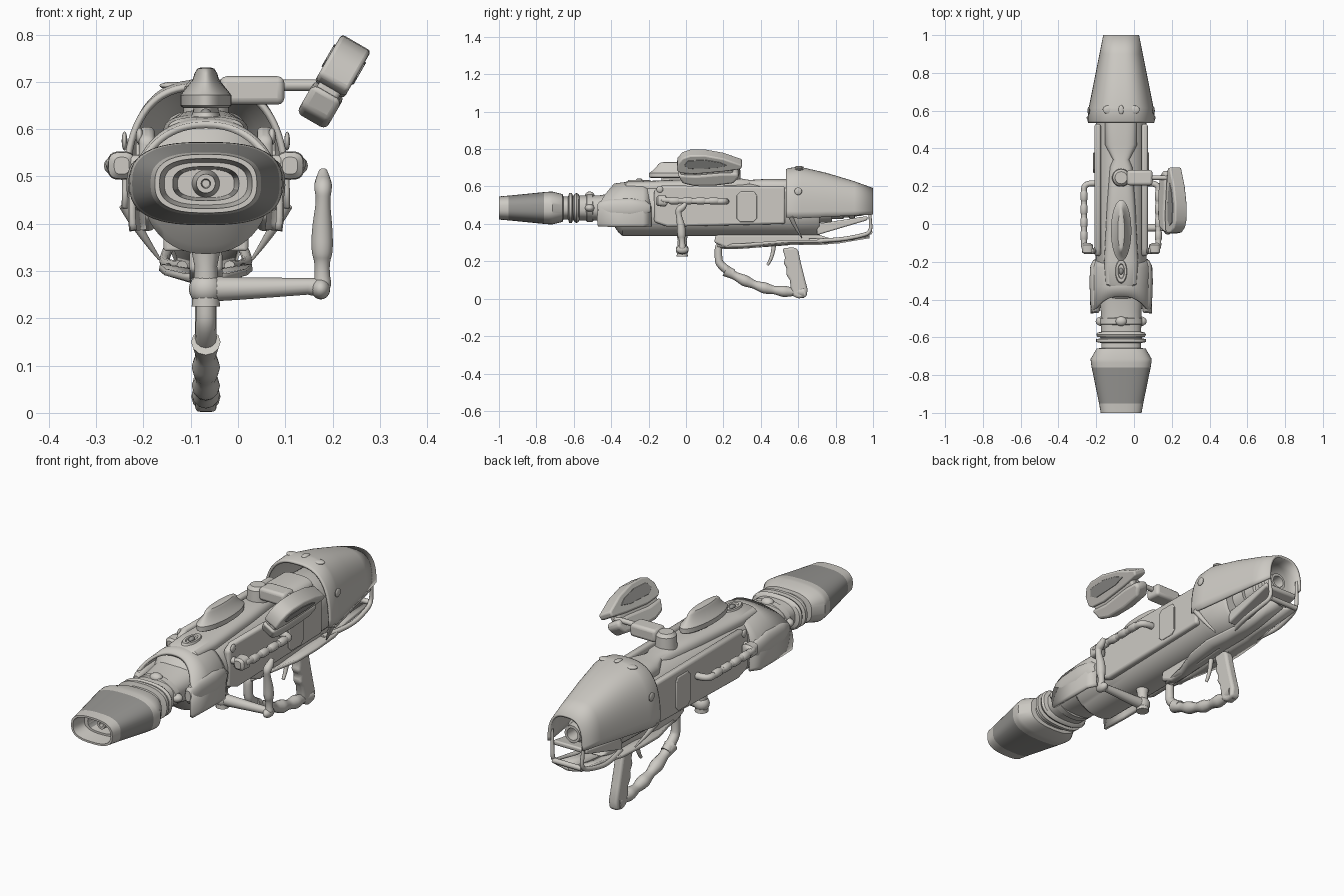
import bpy, bmesh, math
from mathutils import Matrix

CX, CZ = -0.068, 0.485      # centre line of the launcher


def material(name, rgb):
    m = bpy.data.materials.new(name)
    m.diffuse_color = (*rgb, 1)
    return m


LIGHT = material("warm light grey", (0.61, 0.59, 0.55))
DARK = material("dark grey", (0.31, 0.305, 0.29))


def finish(ob, mat, angle=35, bevel=0):
    ob.data.materials.append(mat)
    bpy.ops.object.select_all(action='DESELECT')
    bpy.context.view_layer.objects.active = ob
    ob.select_set(True)
    if bevel:
        b = ob.modifiers.new("bevel", 'BEVEL')
        b.width, b.segments = bevel, 3
        b.limit_method, b.angle_limit = 'ANGLE', 0.6
    bpy.ops.object.shade_smooth_by_angle(angle=math.radians(angle))
    return ob


def from_bmesh(name, bm, mat, **kw):
    bmesh.ops.recalc_face_normals(bm, faces=bm.faces[:])
    me = bpy.data.meshes.new(name)
    bm.to_mesh(me)
    bm.free()
    ob = bpy.data.objects.new(name, me)
    bpy.context.collection.objects.link(ob)
    return finish(ob, mat, **kw)


def power(v, e):
    return math.copysign(abs(v) ** (2 / e), v)


def loft(name, secs, mat=LIGHT, axis='y', n=48, arc=None, **kw):
    """Superellipse sections (t, cx, c2, half_x, half_2, exponent) along y or z; arc gives an open shell."""
    bm = bmesh.new()
    a0, a1 = arc or (0, 360)
    count = n + 1 if arc else n
    rings = []
    for t, cx, c2, hx, h2, e in secs:
        ring = []
        for i in range(count):
            a = math.radians(a0 + (a1 - a0) * i / n)
            x, w = cx + hx * power(math.cos(a), e), c2 + h2 * power(math.sin(a), e)
            ring.append(bm.verts.new((x, t, w) if axis == 'y' else (x, w, t)))
        rings.append(ring)
    for r, s in zip(rings, rings[1:]):
        for i in range(n):
            j = (i + 1) % count
            bm.faces.new((r[i], r[j], s[j], s[i]))
    if not arc:
        bm.faces.new(rings[0])
        bm.faces.new(rings[-1])
    return from_bmesh(name, bm, mat, **kw)


def round_loft(name, rows, mat=LIGHT, e=2, **kw):
    """Loft on the centre line from rows of (y, half_x, half_z)."""
    return loft(name, [(y, CX, CZ, hx, hz, e) for y, hx, hz in rows], mat, **kw)


def tube(name, pts, mat=LIGHT, smooth=True):
    """Bar through points (x, y, z, radius)."""
    cu = bpy.data.curves.new(name, 'CURVE')
    cu.dimensions, cu.bevel_depth, cu.bevel_resolution = '3D', 1, 4
    cu.use_fill_caps, cu.resolution_u = True, 6
    sp = cu.splines.new('NURBS' if smooth else 'POLY')
    sp.points.add(len(pts) - 1)
    for p, (x, y, z, r) in zip(sp.points, pts):
        p.co, p.radius = (x, y, z, 1), r
    if smooth:
        sp.order_u, sp.use_endpoint_u = 3, True
    ob = bpy.data.objects.new(name, cu)
    bpy.context.collection.objects.link(ob)
    bpy.ops.object.select_all(action='DESELECT')
    bpy.context.view_layer.objects.active = ob
    ob.select_set(True)
    bpy.ops.object.convert(target='MESH')
    return finish(bpy.context.object, mat, 40)


def plate(name, outline, x0, x1, mat=LIGHT, bevel=0.01, matrix=None):
    """Side-view outline (y, z) extruded from x0 to x1."""
    bm = bmesh.new()
    a, b = ([bm.verts.new((x, y, z)) for y, z in outline] for x in (x0, x1))
    bm.faces.new(a)
    bm.faces.new(b)
    for i in range(len(a)):
        j = (i + 1) % len(a)
        bm.faces.new((a[i], a[j], b[j], b[i]))
    if matrix:
        bm.transform(matrix)
    return from_bmesh(name, bm, mat, bevel=bevel)


def ball(name, c, size, mat=LIGHT):
    bm = bmesh.new()
    bmesh.ops.create_uvsphere(bm, u_segments=20, v_segments=12, radius=1,
                              matrix=Matrix.Translation(c) @ Matrix.Diagonal((*size, 1)))
    return from_bmesh(name, bm, mat, angle=60)


# Front nozzle: oval bell with recessed funnel, darker painted band
nozzle = round_loft("nozzle", [
    (-0.655, 0.10, 0.06), (-0.66, 0.13, 0.074), (-0.715, 0.162, 0.088), (-0.735, 0.16, 0.087),
    (-0.76, 0.156, 0.085), (-0.95, 0.117, 0.066), (-1.0, 0.108, 0.062), (-1.0, 0.098, 0.053),
    (-0.93, 0.088, 0.045), (-0.93, 0.07, 0.036), (-0.82, 0.06, 0.03)], e=2.7)
nozzle.data.materials.append(DARK)
for f in nozzle.data.polygons:
    if -0.9 < f.center.y < -0.8 and abs(f.center.x - CX) + abs(f.center.z - CZ) > 0.075:
        f.material_index = 1
round_loft("nozzle_pin", [(-0.81, 0.03, 0.03), (-0.9, 0.022, 0.022), (-0.93, 0.02, 0.02),
                          (-0.93, 0.01, 0.01), (-0.9, 0.008, 0.008)])

# Ribbed neck with bolts
round_loft("neck", [
    (-0.34, 0.12, 0.09), (-0.46, 0.108, 0.068), (-0.57, 0.106, 0.066), (-0.575, 0.125, 0.074),
    (-0.585, 0.132, 0.08), (-0.597, 0.125, 0.074), (-0.6, 0.11, 0.066), (-0.605, 0.11, 0.066),
    (-0.61, 0.132, 0.08), (-0.625, 0.132, 0.08), (-0.63, 0.105, 0.062), (-0.67, 0.105, 0.062)], e=2.5)
round_loft("neck_band", [(-0.495, 0.108, 0.068), (-0.5, 0.114, 0.074), (-0.53, 0.114, 0.074), (-0.535, 0.108, 0.068)])
for s in (-1, 0, 1):
    ball("neck_bolt", (CX + s * 0.105, -0.515, CZ + (0 if s else 0.068)), (0.03, 0.025, 0.02))

# Main body, raised spine and arched shoulder hood
body_z = 0.478
loft("main_body", [(y, CX, z, hx, hz, 2.15) for y, z, hx, hz in (
    (-0.40, CZ, 0.10, 0.075), (-0.36, body_z, 0.125, 0.125), (-0.34, body_z, 0.135, 0.142),
    (0.0, body_z, 0.135, 0.142), (0.54, body_z, 0.133, 0.142), (0.70, body_z, 0.125, 0.142),
    (0.715, body_z, 0.115, 0.135))])
loft("top_spine", [(y, CX, 0.59, hx, hz, 3) for y, hx, hz in (
    (-0.345, 0.05, 0.02), (-0.32, 0.082, 0.036), (-0.2, 0.09, 0.04), (0.1, 0.075, 0.05), (0.30, 0.06, 0.052),
    (0.34, 0.045, 0.045), (0.42, 0.085, 0.05), (0.54, 0.085, 0.05))])
shoulder = loft("shoulder_hood", [(y, CX, 0.43, hx, h, 2.2) for y, hx, h in (
    (-0.385, 0.163, 0.186), (-0.33, 0.165, 0.193), (-0.23, 0.165, 0.193), (-0.185, 0.140, 0.182))], arc=(-12, 192))
for v in shoulder.data.vertices:
    if v.co.y < -0.38:
        v.co.y -= 0.09 * (abs(v.co.x - CX) / 0.163) ** 2.5
shoulder.modifiers.new("thickness", 'SOLIDIFY').thickness = 0.014
loft("spine_lens", [(0.625, CX, -0.25, 0.032, 0.065, 2), (0.636, CX, -0.25, 0.028, 0.058, 2),
                    (0.636, CX, -0.25, 0.018, 0.04, 2), (0.63, CX, -0.25, 0.015, 0.036, 2)], axis='z')
ball("spine_lens_knob", (CX, -0.25, 0.632), (0.012, 0.018, 0.012), DARK)

# Mirrored side details
for s in (-1, 1):
    X = lambda d: CX + s * d
    loft("cheek_pod", [(y, X(0.135), 0.482, hx, hz, 2.2) for y, hx, hz in (
        (-0.472, 0.014, 0.025), (-0.46, 0.022, 0.04), (-0.41, 0.029, 0.05), (-0.3, 0.033, 0.056),
        (-0.22, 0.028, 0.045), (-0.19, 0.012, 0.02))])
    plate("side_panel", [(-0.17, 0.41), (-0.17, 0.58), (-0.13, 0.605), (0.53, 0.60), (0.53, 0.40), (-0.1, 0.385)],
          X(0.108), X(0.141), bevel=0.012)
    plate("side_window", [(0.27, 0.43), (0.29, 0.41), (0.36, 0.41), (0.38, 0.43), (0.38, 0.55),
                          (0.365, 0.572), (0.29, 0.572), (0.27, 0.55)], X(0.140), X(0.148), bevel=0.004)
    # Side rail with grips
    tube("side_rail", [(X(0.13), -0.145, 0.53, .016), (X(0.197), -0.14, 0.53, .016), (X(0.197), -0.09, 0.525, .015),
                       (X(0.197), 0.15, 0.52, .015), (X(0.197), 0.22, 0.52, .016), (X(0.13), 0.215, 0.52, .016)])
    for y in (-0.09, -0.02, 0.05, 0.12):
        tube("rail_grip", [(X(0.197), y, 0.523, .014), (X(0.197), y + .01, 0.523, .019),
                           (X(0.197), y + .045, 0.523, .019), (X(0.197), y + .055, 0.523, .014)], smooth=False)
    loft("rail_elbow", [(-0.16, X(0.178), 0.523, 0.016, 0.018, 3), (-0.15, X(0.178), 0.523, 0.028, 0.028, 3),
                        (-0.11, X(0.178), 0.523, 0.030, 0.030, 3), (-0.10, X(0.185), 0.523, 0.018, 0.018, 3)], n=24)
    ball("panel_bolt", (X(0.140), -0.14, 0.585), (0.008, 0.018, 0.018))
    ball("shroud_side_bolt", (X(0.172), 0.60, 0.575), (0.006, 0.02, 0.02))
    ball("shroud_top_bolt", (X(0.07), 0.605, 0.692), (0.028, 0.022, 0.008))
    # Skirt blades under the shroud and jaw frame
    tube("skirt_blade", [(X(0.170), 0.56, 0.44, .014), (X(0.145), 0.58, 0.39, .011), (X(0.098), 0.62, 0.325, .003)])
    tube("jaw_bar", [(X(0.05), 0.66, 0.31, .012), (X(0.09), 0.80, 0.312, .011), (X(0.085), 0.93, 0.335, .011),
                     (X(0.075), 0.99, 0.355, .010), (X(0.08), 0.985, 0.43, .008), (X(0.085), 0.98, 0.50, .007)])
    # Swept wing plate above the trigger
    bm = bmesh.new()
    rows = [(0.17, 0.02, .295), (0.3, 0.045, .295), (0.42, 0.085, .305), (0.55, 0.097, .315),
            (0.7, 0.085, .315), (0.82, 0.06, .325), (0.98, 0.07, .352)]
    inner = [bm.verts.new((CX, y, z - 0.015)) for y, h, z in rows]
    outer = [bm.verts.new((X(h), y, z)) for y, h, z in rows]
    for i in range(len(rows) - 1):
        bm.faces.new((inner[i], inner[i + 1], outer[i + 1], outer[i]))
    wing = from_bmesh("wing_plate", bm, LIGHT)
    wing.modifiers.new("thickness", 'SOLIDIFY').thickness = 0.014
ball("shroud_centre_bolt", (CX, 0.605, 0.703), (0.014, 0.024, 0.007))
tube("jaw_lip", [(CX - 0.075, 0.985, 0.355, .012), (CX + 0.075, 0.985, 0.355, .012)], smooth=False)
plate("jaw_wedge", [(0.70, 0.34), (0.70, 0.40), (0.97, 0.442), (0.97, 0.42)], CX - 0.09, CX + 0.09, bevel=0.008)
plate("wing_mount", [(0.16, 0.345), (0.15, 0.30), (0.22, 0.27), (0.45, 0.28), (0.70, 0.30), (0.78, 0.32), (0.70, 0.345)],
      CX - 0.035, CX + 0.035, bevel=0.012)

# Rear shroud: open tapered hood around a stepped barrel
hood = loft("rear_shroud", [(y, CX, z, hx, h, 2.7) for y, z, hx, h in (
    (0.535, 0.435, 0.174, 0.258), (0.545, 0.433, 0.178, 0.265), (0.60, 0.43, 0.175, 0.275), (0.615, 0.43, 0.172, 0.274),
    (0.75, 0.437, 0.145, 0.236), (0.90, 0.445, 0.115, 0.183), (1.0, 0.45, 0.095, 0.142))], arc=(0, 180))
hood.modifiers.new("thickness", 'SOLIDIFY').thickness = 0.012
round_loft("rear_barrel", [(0.70, 0.08, 0.08), (0.78, 0.075, 0.075), (0.78, 0.06, 0.06), (0.84, 0.06, 0.06),
                           (0.845, 0.05, 0.05), (0.87, 0.05, 0.05), (0.875, 0.058, 0.058), (0.90, 0.058, 0.058),
                           (0.905, 0.045, 0.045), (0.95, 0.04, 0.04), (0.95, 0.028, 0.028), (0.88, 0.025, 0.025)])

# Top pod on a short stem
loft("pod_stem", [(0.60, CX, -0.03, 0.03, 0.10, 2), (0.65, CX, -0.03, 0.026, 0.10, 2)], axis='z')
loft("top_pod", [(z, CX, -0.035, hx, hy, 2) for z, hx, hy in (
    (0.645, 0.048, 0.152), (0.65, 0.054, 0.162), (0.672, 0.054, 0.162), (0.68, 0.048, 0.15), (0.705, 0.028, 0.122),
    (0.718, 0.024, 0.115), (0.728, 0.018, 0.10), (0.73, 0.012, 0.09))], axis='z')

# Sight arm and tilted sight with a slot on each face
plate("sight_arm", [(0.205, 0.652), (0.205, 0.712), (0.285, 0.712), (0.285, 0.652)], CX + 0.03, 0.098, bevel=0.014)
loft("sight_pivot", [(0.60, CX, 0.245, 0.05, 0.05, 2), (0.69, CX, 0.245, 0.045, 0.045, 2),
                     (0.705, CX, 0.245, 0.032, 0.032, 2)], axis='z')
tube("sight_rod", [(0.08, 0.245, 0.693, .012), (0.20, 0.245, 0.693, .012)], smooth=False)
tilt = Matrix.Translation((0.2025, 0, 0.70)) @ Matrix.Rotation(math.radians(30), 4, 'Y')
plate("sight_upper_blade", [(-.05, .0), (-.045, .045), (-.02, .078), (.02, .094), (.1, .096), (.2, .075), (.3, .035),
                            (.295, .01), (.2, -.005), (.05, -.02), (-.03, -.015)], -0.036, 0.036,
      bevel=0.008, matrix=tilt)
plate("sight_lower_pod", [(-.045, -.025), (.05, -.03), (.2, -.015), (.275, -.015), (.285, -.04), (.255, -.08), (.15, -.095),
                          (.04, -.096), (-.02, -.08)], -0.036, 0.036, bevel=0.014, matrix=tilt)
plate("sight_core", [(-.03, .02), (.25, .02), (.25, -.05), (-.03, -.05)], -0.026, 0.026, matrix=tilt)
plate("sight_inset", [(-.01, .035), (.01, .065), (.1, .07), (.18, .055), (.22, .035), (.16, .02), (.02, .015)],
      -0.039, 0.039, DARK, bevel=0.002, matrix=tilt)

# Side foregrip: hanging mount, cross arm and upright handle
tube("foregrip_post", [(CX, -0.02, 0.36, .034), (CX, -0.02, 0.31, .024), (CX, -0.02, 0.225, .03)], smooth=False)
ball("foregrip_mount", (CX, -0.02, 0.262), (0.036, 0.034, 0.034))
tube("foregrip_arm", [(CX, -0.02, 0.262, .027), (0.0, -0.02, 0.263, .024), (0.16, -0.02, 0.268, .017)], smooth=False)
tube("foregrip_handle", [(0.15, -0.02, 0.268, .018), (0.18, -0.02, 0.262, .02), (0.178, -0.02, 0.29, .016),
                         (0.178, -0.022, 0.32, .016), (0.178, -0.024, 0.34, .023), (0.178, -0.026, 0.39, .022),
                         (0.18, -0.04, 0.45, .014), (0.18, -0.04, 0.475, .019), (0.18, -0.015, 0.49, .018),
                         (0.18, 0.0, 0.512, .009)])
ball("foregrip_elbow", (0.175, -0.02, 0.262), (0.02, 0.034, 0.022))

# Trigger guard with knuckle bumps, pistol grip and trigger
tube("guard_front", [(CX, 0.24, 0.30, .022), (CX, 0.175, 0.30, .020), (CX, 0.172, 0.23, .020), (CX, 0.18, 0.175, .022),
                     (CX, 0.25, 0.135, .024)])
knuckles = []
for k in range(17):
    t = k / 16
    knuckles.append((CX, 0.21 + 0.42 * t, 0.150 - 0.115 * t - 0.035 * math.sin(math.pi * t),
                     0.026 + 0.005 * math.cos(k * math.pi / 2)))
tube("guard_knuckles", knuckles)
plate("pistol_grip", [(0.515, 0.27), (0.53, 0.22), (0.522, 0.19), (0.54, 0.16), (0.535, 0.13), (0.555, 0.10),
                      (0.56, 0.06), (0.57, 0.015), (0.60, 0.0), (0.645, 0.01), (0.65, 0.05), (0.632, 0.12),
                      (0.612, 0.2), (0.60, 0.26), (0.58, 0.275)], CX - 0.023, CX + 0.023, bevel=0.012)
tube("trigger", [(CX, 0.47, 0.29, .012), (CX, 0.465, 0.22, .010), (CX, 0.435, 0.18, .007)])
